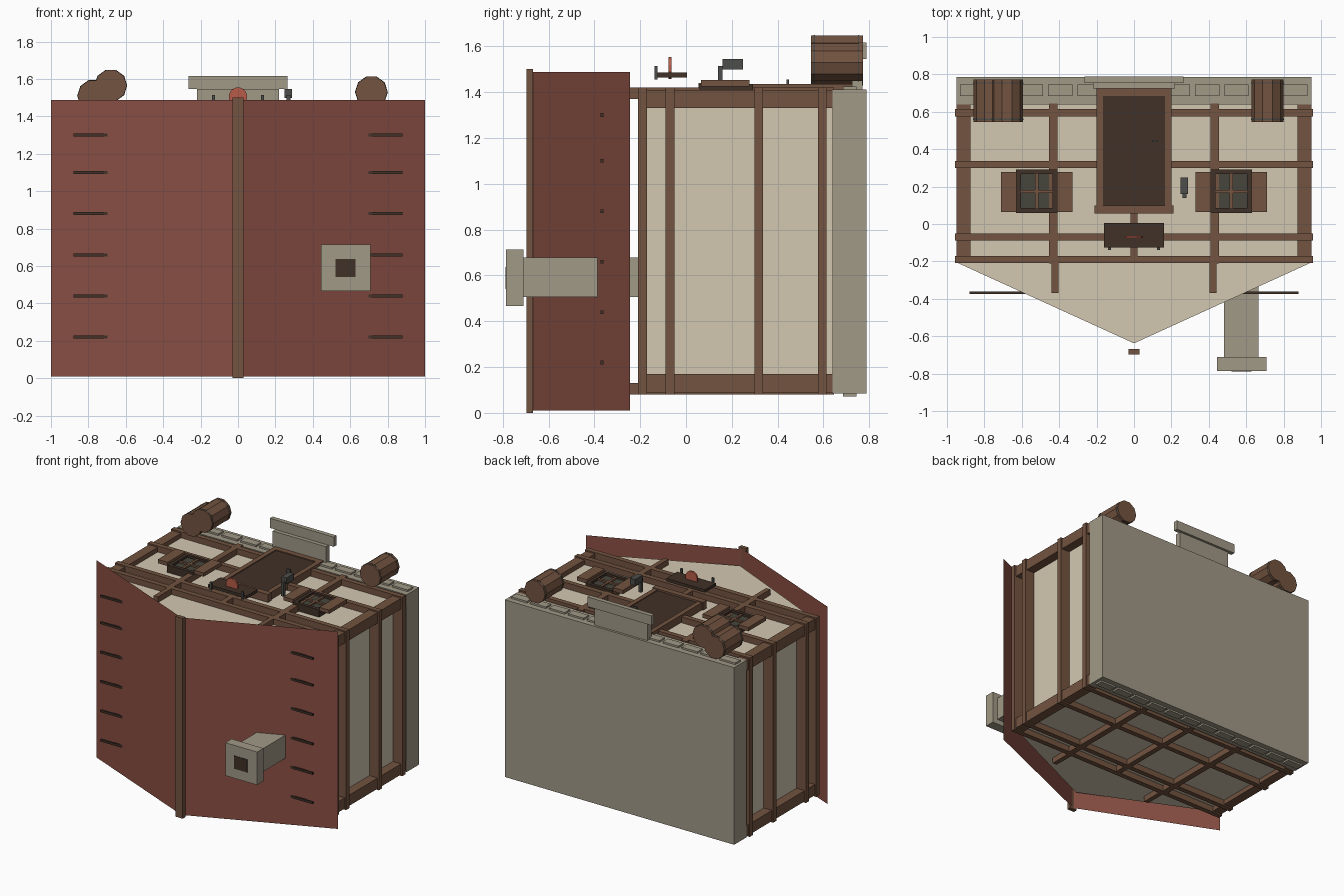
import bpy, bmesh, math
from mathutils import Matrix

if "Cube" in bpy.data.objects:
    bpy.data.objects.remove(bpy.data.objects["Cube"])

# ---------- helpers ----------
def mat(name, r, g, b):
    m = bpy.data.materials.new(name)
    m.diffuse_color = tuple((c / 255) ** 2.2 for c in (r, g, b)) + (1,)
    m.use_nodes = True
    m.node_tree.nodes["Principled BSDF"].inputs["Base Color"].default_value = m.diffuse_color
    return m

PLASTER = mat("plaster", 210, 198, 176)
WOOD = mat("timber", 114, 84, 66)
DARK = mat("dark_wood", 66, 52, 44)
ROOF = mat("roof_red", 136, 80, 69)
STONE = mat("stone", 160, 152, 134)
IRON = mat("iron", 78, 78, 76)
GLASS = mat("glass", 72, 72, 62)
RED = mat("red_paint", 180, 92, 74)

def finish(name, bm, m):
    me = bpy.data.meshes.new(name)
    bm.to_mesh(me)
    bm.free()
    me.materials.append(m)
    ob = bpy.data.objects.new(name, me)
    bpy.context.collection.objects.link(ob)
    return ob

def box(name, x, y, z, m):
    bm = bmesh.new()
    bmesh.ops.create_cube(bm, size=1)
    for v in bm.verts:
        v.co = [r[0] if c < 0 else r[1] for r, c in zip((x, y, z), v.co)]
    return finish(name, bm, m)

def mirrored(name, x, y, z, m):
    box(name + "_right", x, y, z, m)
    box(name + "_left", (-x[1], -x[0]), y, z, m)

def face(name, pts, m):
    bm = bmesh.new()
    bm.faces.new([bm.verts.new(p) for p in pts])
    return finish(name, bm, m)

def cylinder(name, x, z, y0, y1, r, sides, m):
    bm = bmesh.new()
    bmesh.ops.create_cone(bm, cap_ends=True, segments=sides, radius1=r, radius2=r, depth=y1 - y0,
                          matrix=Matrix.Translation((x, (y0 + y1) / 2, z)) @ Matrix.Rotation(math.pi / 2, 4, 'X')
                          @ Matrix.Rotation(math.pi / sides, 4, 'Z'))
    return finish(name, bm, m)

# ---------- walls, gables and foundation (the building lies on its back, roof toward -y) ----------
box("walls", (-.88, .88), (-.2, .66), (.125, 1.375), PLASTER)
for n, z in (("front", 1.377), ("back", .123)):
    face("gable_" + n, [(-.95, -.205, z), (.95, -.205, z), (0, -.638, z)], PLASTER)
box("foundation", (-.95, .95), (.64, .787), (.085, 1.412), STONE)
for i in range(12):
    x = -.93 + i * .157
    box(f"front_stone_{i}", (x, x + .13), (.685, .745), (1.40, 1.425), STONE)
    box(f"back_stone_{i}", (x, x + .13), (.685, .745), (.072, .1), STONE)

# ---------- timber frame ----------
RAILS = (-.19, -.07, .318, .595)
for n, z in (("front", (1.33, 1.41)), ("back", (.09, .17))):
    mirrored("corner_post_" + n, (.875, .948), (-.205, .645), z, WOOD)
for n, z in (("front", (1.37, 1.42)), ("back", (.08, .13))):
    for i, y in enumerate(RAILS):
        box(f"rail_{n}_{i}", (-.957, .957), (y - .019, y + .019), z, WOOD)
    mirrored("stud_" + n, (.41, .455), (-.21, .645), z, WOOD)
    mirrored("gable_stud_" + n, (.405, .44), (-.37, -.2), z, WOOD)
    box("middle_stud_" + n, (-.02, .02), (-.205, .645), z, WOOD)
for i, y in enumerate(RAILS):
    mirrored(f"side_rail_{i}", (.87, .958), (y - .019, y + .019), (.08, 1.42), WOOD)

# ---------- roof ----------
for n, s in (("right", 1), ("left", -1)):
    face("roof_" + n, [(0, -.67, .01), (s, -.245, .01), (s, -.245, 1.488), (0, -.67, 1.488)], ROOF)
box("ridge_beam", (-.03, .03), (-.697, -.667), (0, 1.5), WOOD)
for i, z in enumerate((.22, .44, .66, .88, 1.1, 1.3)):
    mirrored(f"roof_batten_{i}", (.56, .88), (-.374, -.36), (z - .008, z + .008), DARK)

# ---------- chimney ----------
box("chimney", (.48, .665), (-.72, -.19), (.505, .678), STONE)
box("chimney_cap", (.445, .708), (-.785, -.71), (.467, .714), STONE)
box("chimney_flue", (.52, .628), (-.788, -.78), (.54, .637), DARK)

# ---------- door and steps ----------
box("door", (-.17, .17), (.1, .685), (1.38, 1.428), DARK)
mirrored("door_jamb", (.165, .2), (.09, .725), (1.38, 1.435), WOOD)
box("door_sill", (-.2, .2), (.685, .725), (1.38, 1.435), WOOD)
box("door_lintel", (-.21, .21), (.055, .098), (1.38, 1.44), WOOD)
box("door_handle", (.095, .125), (.438, .45), (1.425, 1.455), IRON)
box("upper_step", (-.22, .22), (.725, .77), (1.4, 1.545), STONE)
box("lower_step", (-.265, .265), (.755, .788), (1.545, 1.617), STONE)

# ---------- windows ----------
for n, c in (("right", .52), ("left", -.52)):
    box("glass_" + n, (c - .09, c + .09), (.08, .27), (1.38, 1.418), GLASS)
    for i, y in enumerate(((.06, .085), (.268, .292))):
        box(f"window_rail_{n}_{i}", (c - .11, c + .11), y, (1.38, 1.435), DARK)
    for s in (-1, 1):
        a, b = sorted((c + s * .085, c + s * .11))
        box(f"window_stile_{n}_{s}", (a, b), (.06, .292), (1.38, 1.435), DARK)
        a, b = sorted((c + s * .108, c + s * .19))
        box(f"shutter_{n}_{s}", (a, b), (.065, .277), (1.425, 1.453), WOOD)
    box("muntin_across_" + n, (c - .09, c + .09), (.165, .183), (1.4, 1.43), WOOD)
    box("muntin_upright_" + n, (c - .009, c + .009), (.08, .27), (1.4, 1.43), WOOD)

# ---------- hanging sign ----------
box("sign_board", (-.16, .16), (-.125, .005), (1.463, 1.485), DARK)
mirrored("sign_peg", (.122, .138), (-.138, -.125), (1.455, 1.515), IRON)
cylinder("sign_disc", 0, 1.505, -.076, -.064, .05, 12, RED)

# ---------- lantern ----------
box("lantern_arm", (.26, .28), (.14, .16), (1.41, 1.515), IRON)
box("lantern", (.248, .29), (.16, .248), (1.498, 1.545), IRON)

# ---------- barrels ----------
for n, x, z in (("upper", -.68, 1.565), ("lower", -.772, 1.51), ("right", .713, 1.53)):
    cylinder("barrel_" + n, x, z, .545, .772, .086, 10, WOOD)
    for i, y in enumerate((.557, .75)):
        cylinder(f"barrel_hoop_{n}_{i}", x, z, y, y + .006, .088, 10, IRON)
